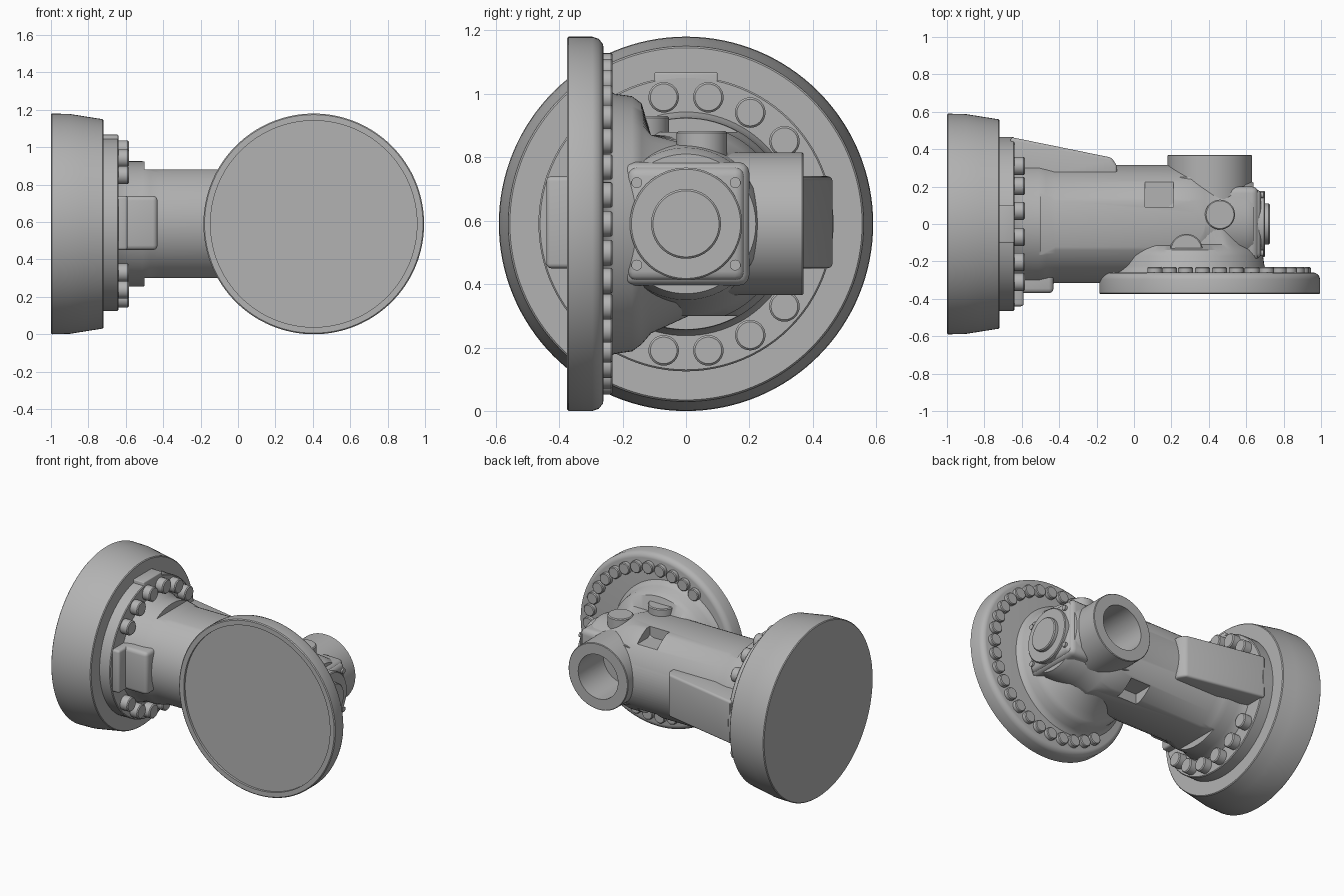
import bpy, bmesh, math
from mathutils import Vector

old = bpy.data.objects.get("Cube")
if old:
    bpy.data.objects.remove(old, do_unlink=True)

grey = bpy.data.materials.new("cast_grey")
grey.use_nodes = True
COLOR = (0.45, 0.45, 0.45, 1)
grey.diffuse_color = COLOR
grey.node_tree.nodes["Principled BSDF"].inputs["Base Color"].default_value = COLOR

MID = 0.59      # height of both axes
SIDE_X = 0.405  # centre of the side flange and port


def add(name, bm):
    bmesh.ops.recalc_face_normals(bm, faces=bm.faces)
    mesh = bpy.data.meshes.new(name)
    bm.to_mesh(mesh)
    bm.free()
    mesh.materials.append(grey)
    ob = bpy.data.objects.new(name, mesh)
    bpy.context.collection.objects.link(ob)
    return ob


def finish(ob, cutters=(), bevel=0, segments=3):
    """Bevel, cut, then smooth with sharp edges kept."""
    bpy.ops.object.select_all(action="DESELECT")
    bpy.context.view_layer.objects.active = ob
    ob.select_set(True)
    if bevel:
        mod = ob.modifiers.new("bevel", "BEVEL")
        mod.width, mod.segments = bevel, segments
        bpy.ops.object.modifier_apply(modifier=mod.name)
    for cutter in cutters:
        mod = ob.modifiers.new("cut", "BOOLEAN")
        mod.operation, mod.object, mod.solver = "DIFFERENCE", cutter, "EXACT"
        bpy.ops.object.modifier_apply(modifier=mod.name)
    bpy.ops.object.shade_smooth_by_angle(angle=math.radians(32))
    return ob


def lathe(name, profile, axis, center, sides=96, scale=1.0):
    """Revolve (position, radius) pairs round an axis through center."""
    c = Vector(center)
    place = {
        "X": lambda t, u, v: Vector((t, u, v)),
        "Y": lambda t, u, v: Vector((u * scale, t, v)),
        "Z": lambda t, u, v: Vector((u, v, t)),
    }[axis]
    bm = bmesh.new()
    rings = []
    for t, r in profile:
        angles = [2 * math.pi * i / sides for i in range(sides)]
        rings.append([bm.verts.new(c + place(t, r * math.cos(a), r * math.sin(a)))
                      for a in angles])
    for a, b in zip(rings, rings[1:]):
        for i in range(sides):
            j = (i + 1) % sides
            bm.faces.new((a[i], a[j], b[j], b[i]))
    bm.faces.new(rings[0])
    bm.faces.new(rings[-1])
    return add(name, bm)


def box(name, low, high):
    bm = bmesh.new()
    bmesh.ops.create_cube(bm, size=1)
    for v in bm.verts:
        v.co = [l + (c + 0.5) * (h - l) for c, l, h in zip(v.co, low, high)]
    return add(name, bm)


def prism(name, outline, z0, z1):
    bm = bmesh.new()
    face = bm.faces.new([bm.verts.new((x, y, z0)) for x, y in outline])
    top = bmesh.ops.extrude_face_region(bm, geom=[face])["geom"]
    verts = [g for g in top if isinstance(g, bmesh.types.BMVert)]
    bmesh.ops.translate(bm, verts=verts, vec=(0, 0, z1 - z0))
    return add(name, bm)


main = (0, 0, MID)
side = (SIDE_X, 0, MID)

# Cutters for the port bore, body flats and small shoulder pockets
bore = lathe("bore_cutter", [(0.1, 0.15), (0.6, 0.15)], "Y", side)
cuts = [bore]
for s in (-1, 1):
    zs = sorted((MID + s * 0.29, MID + s * 0.6))
    cuts.append(box("flat_cutter", (-0.5, -0.4, zs[0]), (0.8, 0.5, zs[1])))
    zs = sorted((MID + s * 0.22, MID + s * 0.5))
    cuts.append(box("pocket_cutter", (0.06, 0.09, zs[0]), (0.21, 0.24, zs[1])))

# Main drum and its bolted flange
finish(lathe("main_drum", [(-1, 0.585), (-0.995, 0.59), (-0.9, 0.588), (-0.82, 0.575),
                           (-0.725, 0.56), (-0.72, 0.555)], "X", main, 128))
finish(lathe("main_flange", [(-0.74, 0.465), (-0.645, 0.465), (-0.64, 0.46)], "X", main))
finish(box("flange_tab", (-0.73, -0.1, 0.95), (-0.64, 0.1, 1.067)), bevel=0.006)
for n in (-50, -30, -10, 10, 30, 50):
    for s in (-1, 1):
        a = math.radians(n)
        spot = (0, 0.405 * math.sin(a), MID + s * 0.405 * math.cos(a))
        finish(lathe("main_bolt", [(-0.66, 0.048), (-0.59, 0.048), (-0.584, 0.042)],
                     "X", spot, 32))

# Tubular body with flared root and tapered end
body = lathe("body", [(-0.66, 0.36), (-0.62, 0.345), (-0.58, 0.335), (-0.51, 0.335),
                      (-0.47, 0.327), (-0.42, 0.315), (0.3, 0.315), (0.38, 0.29),
                      (0.48, 0.25), (0.6, 0.24), (0.64, 0.22)], "X", main)
finish(body, cuts)

# Front and rear ribs at the root
finish(box("front_rib", (-0.66, -0.37, 0.45), (-0.43, -0.2, 0.74)), bevel=0.025)
finish(box("front_rib_root", (-0.66, -0.44, 0.45), (-0.59, -0.2, 0.74)), bevel=0.015)
finish(prism("rear_rib", [(-0.66, 0.465), (-0.12, 0.355), (-0.09, 0.31), (-0.09, 0.2),
                          (-0.66, 0.2)], 0.45, 0.74), bevel=0.015)

# Side flange disc with shallow face recess
finish(lathe("side_disc", [(-0.36, 0.552), (-0.375, 0.552), (-0.375, 0.584), (-0.37, 0.59),
                           (-0.295, 0.59), (-0.275, 0.583), (-0.262, 0.567),
                           (-0.26, 0.555)], "Y", side, 128))
for i in range(-12, 13):
    a = math.radians(i * 10.5)
    spot = (SIDE_X + 0.5 * math.cos(a), 0, MID + 0.5 * math.sin(a))
    finish(lathe("side_bolt", [(-0.27, 0.04), (-0.236, 0.04), (-0.231, 0.035)],
                 "Y", spot, 32))

# Hub fairing from disc to body, flattened on top
hub = lathe("hub_fairing", [(-0.27, 0.45), (-0.25, 0.425), (-0.225, 0.41), (-0.17, 0.402),
                            (-0.14, 0.38), (-0.11, 0.345), (0.02, 0.285), (0.13, 0.23),
                            (0.25, 0.2)],
            "Y", (0.3, 0, MID), scale=0.97)
for v in hub.data.vertices:
    if v.co.y > -0.13:
        v.co.z = min(v.co.z, 0.87)
        v.co.x = min(v.co.x, 0.64)
finish(hub, [bore])

# Rear port with open bore
finish(lathe("rear_port", [(0, 0.225), (0.366, 0.225), (0.37, 0.221)], "Y", side), [bore])

# Round plugs on top
finish(lathe("top_plug", [(0.7, 0.08), (0.876, 0.08), (0.882, 0.074)], "Z",
             (0.46, 0.05, 0), 48))
finish(lathe("hub_plug", [(0.7, 0.087), (0.924, 0.087), (0.93, 0.081)], "Z",
             (0.28, -0.14, 0), 48))

# End housing, cover plate and cap
finish(box("end_housing", (0.45, -0.2, 0.395), (0.665, 0.2, 0.785)), [bore], bevel=0.035)
finish(box("end_plate", (0.6, -0.185, 0.41), (0.68, 0.185, 0.77)), bevel=0.03)
finish(lathe("end_ring", [(0.65, 0.177), (0.695, 0.177), (0.7, 0.172)], "X", main))
finish(lathe("end_cap", [(0.68, 0.11), (0.72, 0.11), (0.726, 0.104)], "X", main))
for sy in (-1, 1):
    for sz in (-1, 1):
        finish(lathe("end_screw", [(0.65, 0.017), (0.692, 0.017)], "X",
                     (0, sy * 0.155, MID + sz * 0.13), 24))

for cutter in cuts:
    cutter.hide_render = True
    cutter.hide_set(True)
